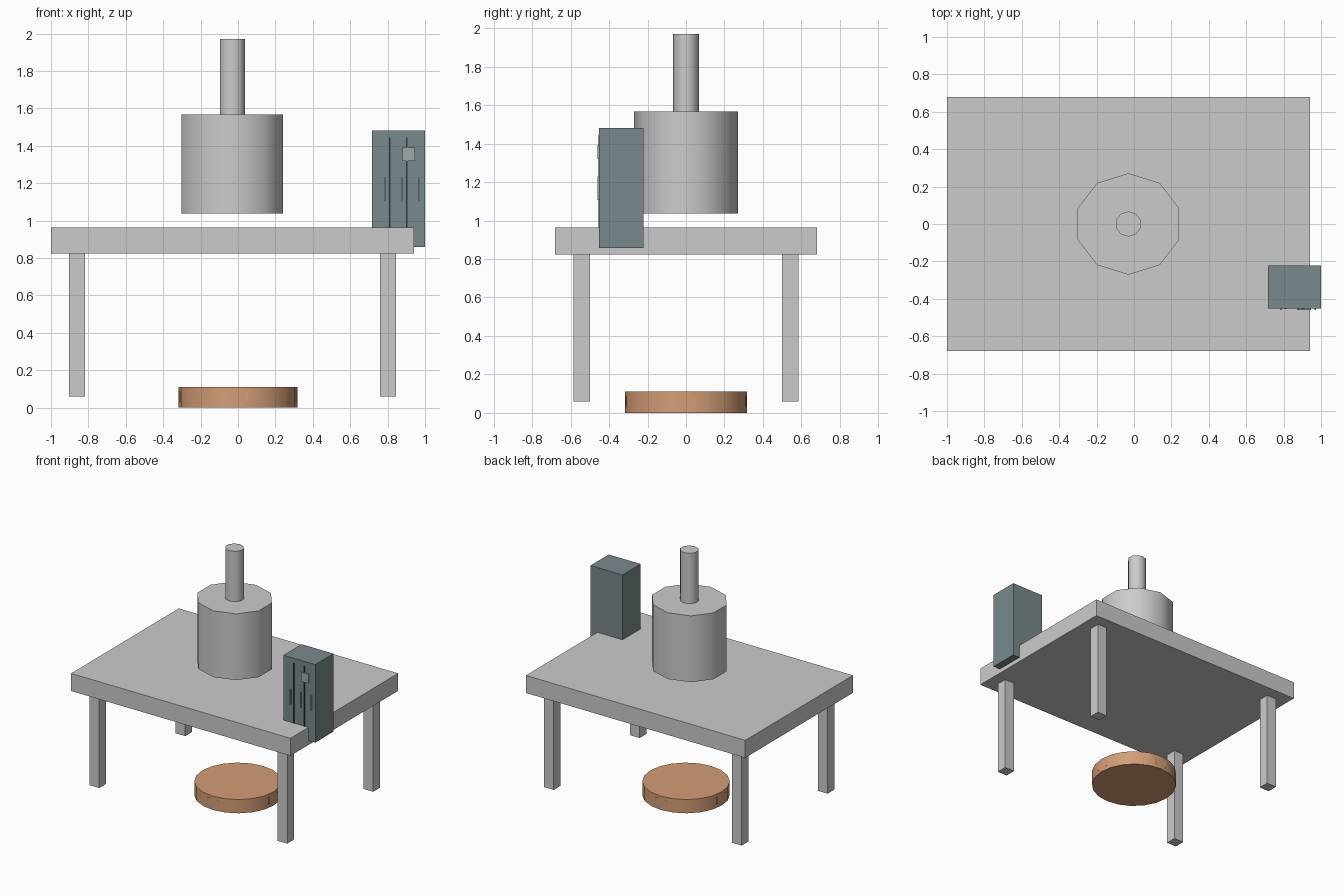
import bpy, bmesh, math
from mathutils import Matrix

if "Cube" in bpy.data.objects:
    bpy.data.objects.remove(bpy.data.objects["Cube"])


def material(name, rgb):
    m = bpy.data.materials.new(name)
    m.diffuse_color = (*rgb, 1)
    m.use_nodes = True
    m.node_tree.nodes["Principled BSDF"].inputs["Base Color"].default_value = m.diffuse_color
    return m


def make_object(name, bm, mat=None):
    mesh = bpy.data.meshes.new(name)
    bm.to_mesh(mesh)
    bm.free()
    ob = bpy.data.objects.new(name, mesh)
    bpy.context.collection.objects.link(ob)
    if mat:
        mesh.materials.append(mat)
    return ob


def box(name, x, y, z, mat=None):
    """Box from (min, max) pairs."""
    bm = bmesh.new()
    bmesh.ops.create_cube(bm, size=1)
    for v in bm.verts:
        v.co = [(a + b) / 2 + c * (b - a) for (a, b), c in zip((x, y, z), v.co)]
    return make_object(name, bm, mat)


def drum(name, sides, centre_x, rx, ry, z0, z1, mat=None):
    """Smooth-sided cylinder with a corner pointing along y."""
    bm = bmesh.new()
    rings = []
    for z in (z0, z1):
        rings.append([bm.verts.new((centre_x + rx * math.sin(2 * math.pi * i / sides),
                                    -ry * math.cos(2 * math.pi * i / sides), z))
                      for i in range(sides)])
    bm.faces.new(rings[0][::-1])
    bm.faces.new(rings[1])
    for i in range(sides):
        j = (i + 1) % sides
        bm.faces.new((rings[0][i], rings[0][j], rings[1][j], rings[1][i]))
    ob = make_object(name, bm, mat)
    bpy.ops.object.select_all(action='DESELECT')
    ob.select_set(True)
    bpy.context.view_layer.objects.active = ob
    bpy.ops.object.shade_smooth_by_angle(angle=math.radians(40))
    return ob


steel = material("blue_grey_metal", (0.19, 0.25, 0.27))
trim = material("pale_metal", (0.34, 0.40, 0.42))
dark = material("dark_gap", (0.03, 0.04, 0.045))
wood = material("orange_wood", (0.66, 0.34, 0.18))

# Table
box("table_top", (-1.0, 0.94), (-0.68, 0.68), (0.823, 0.963))
for side, x in (("left", -0.86), ("right", 0.803)):
    for end, y in (("front", -0.543), ("back", 0.543)):
        box(f"{end}_{side}_leg", (x - 0.043, x + 0.043), (y - 0.043, y + 0.043), (0.06, 0.823))

# Hanging drum and its pipe
drum("drum", 10, -0.03, 0.285, 0.271, 1.037, 1.567)
drum("pipe", 10, -0.03, 0.070, 0.067, 1.567, 1.97)

# Locker, sunk through the table corner
front = -0.452
box("locker_body", (0.717, 1.0), (front, -0.222), (0.858, 1.481), steel)
for i, x in enumerate((0.811, 0.903)):
    box(f"door_gap_{i + 1}", (x - 0.004, x + 0.004), (front - 0.003, front + 0.01),
        (0.89, 1.444), dark)
for i, x in enumerate((0.784, 0.876, 0.968)):
    box(f"door_handle_{i + 1}", (x - 0.004, x + 0.004), (front - 0.009, front + 0.01),
        (1.108, 1.23), trim)
box("door_plate", (0.88, 0.945), (front - 0.009, front + 0.01), (1.32, 1.392), trim)

# Low round base with four side grips almost flush with the rim
drum("round_base", 20, 0, 0.317, 0.317, 0, 0.11, wood)
for i, side in enumerate(("front", "right", "back", "left")):
    grip = box(f"{side}_grip", (-0.053, 0.053), (-0.3115, -0.28), (0.031, 0.086), wood)
    grip.data.transform(Matrix.Rotation(i * math.pi / 2, 4, 'Z'))
